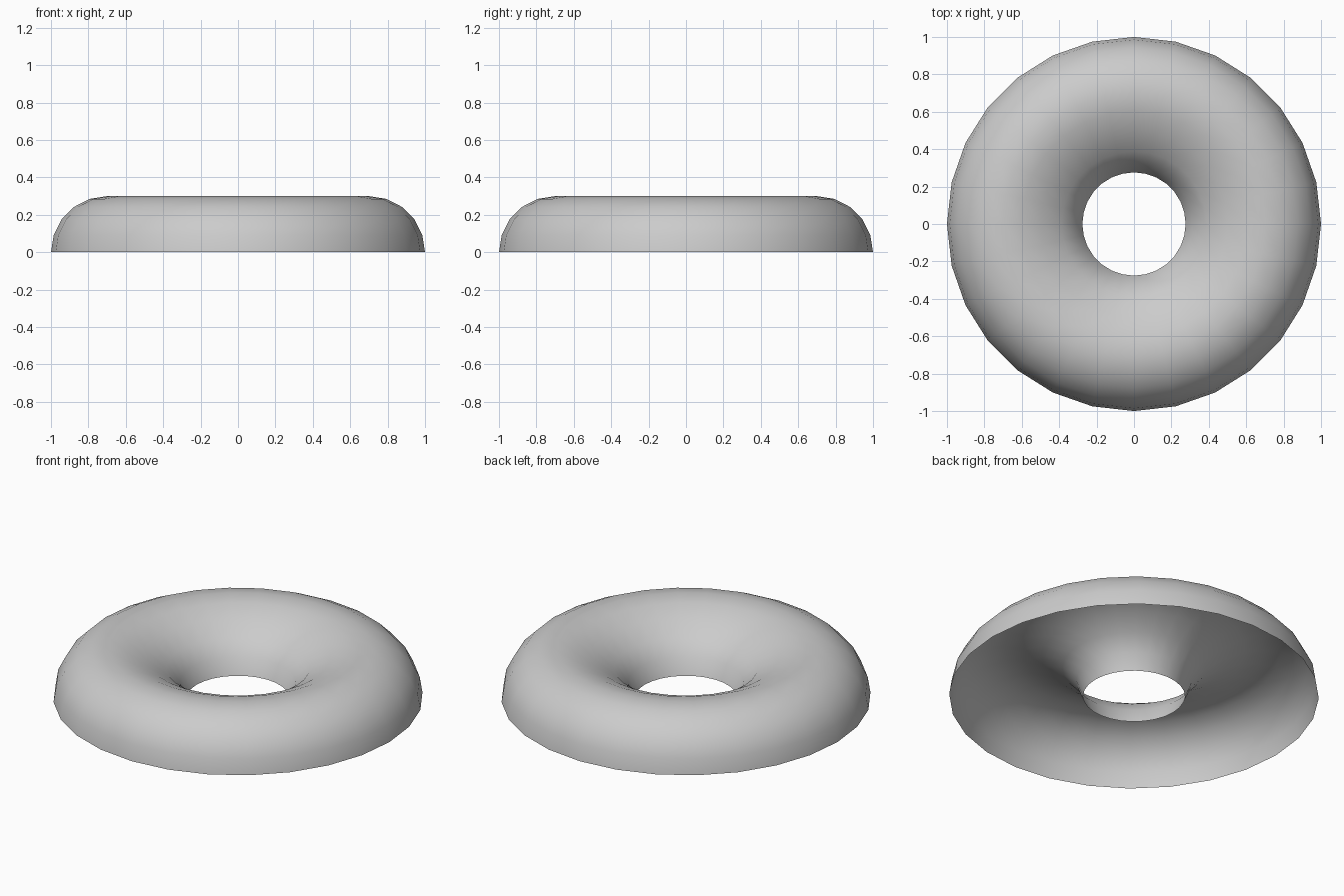
import bpy, bmesh, math

if "Cube" in bpy.data.objects:
    bpy.data.objects.remove(bpy.data.objects["Cube"])

# Open half-ring shell: round outer wall, flared inner funnel
STEPS = 28
outer = [(0.7 + 0.3 * math.cos(math.radians(a)), 0.3 * math.sin(math.radians(a)))
         for a in range(0, 91, 18)]
inner = [(0.602, 0.285), (0.50, 0.243), (0.388, 0.176), (0.313, 0.093), (0.276, 0.0)]

bm = bmesh.new()
verts = [bm.verts.new((r, 0, z)) for r, z in outer + inner]
edges = [bm.edges.new(pair) for pair in zip(verts, verts[1:])]
bmesh.ops.spin(bm, geom=verts + edges, cent=(0, 0, 0), axis=(0, 0, 1),
               angle=math.tau, steps=STEPS, use_merge=True)
bmesh.ops.remove_doubles(bm, verts=bm.verts[:], dist=1e-4)

# Make the outside of the shell face up and out
bm.normal_update()
if sum(f.normal.z for f in bm.faces) < 0:
    bmesh.ops.reverse_faces(bm, faces=bm.faces[:])
for f in bm.faces:
    f.smooth = True

mesh = bpy.data.meshes.new("ring_shell")
bm.to_mesh(mesh)
bm.free()
ring = bpy.data.objects.new("ring_shell", mesh)
bpy.context.collection.objects.link(ring)
